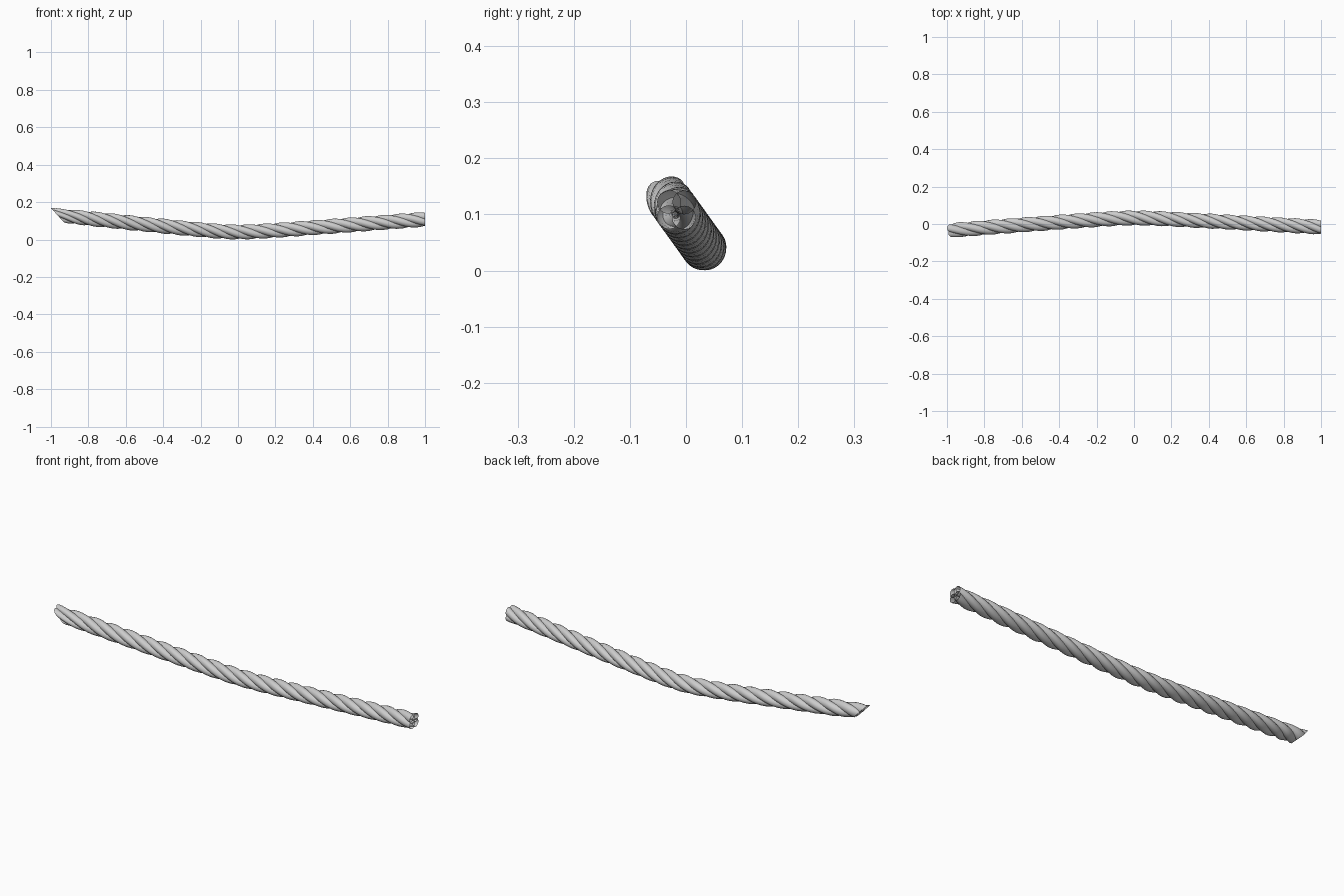
import bpy
from math import sin, cos, pi, sqrt

if "Cube" in bpy.data.objects:
    bpy.data.objects.remove(bpy.data.objects["Cube"])

STRANDS, SIDES, STEPS = 4, 16, 240
STRAND_R, OFFSET = 0.021, 0.0193   # strand radius, distance from rope axis
PITCH = 0.36                       # length of one full twist


def bend(x):
    """Sag of the rope: 0 in the middle, 1 at either end."""
    c = 0.12
    return (sqrt(x * x + c * c) - c) / (sqrt(1 + c * c) - c)


def axis(x):
    """Centre line, lying in one tilted plane."""
    rise = bend(x) * (0.093 if x < 0 else 0.068)
    return 0.032 - 0.72 * rise, 0.0403 + rise


def strand(name, phase):
    verts, faces = [], []
    for i in range(STEPS + 1):
        x = -0.965 + 1.965 * i / STEPS
        cy, cz = axis(x)
        twist = phase + 2 * pi * (x - 1) / PITCH
        slant = max(0.0, 1 - (x + 0.965) / 0.15)   # oblique cut at left end
        for k in range(SIDES):
            a = twist + 2 * pi * k / SIDES
            y = OFFSET * cos(twist) + STRAND_R * cos(a)
            z = OFFSET * sin(twist) + STRAND_R * sin(a)
            verts.append((x - 0.9 * z * slant, cy + y, cz + z))
    for i in range(STEPS):
        for k in range(SIDES):
            n = (k + 1) % SIDES
            p, q = i * SIDES, (i + 1) * SIDES
            faces.append((p + k, p + n, q + n, q + k))
    mesh = bpy.data.meshes.new(name)
    mesh.from_pydata(verts, [], faces)
    mesh.polygons.foreach_set("use_smooth", [True] * len(faces))
    mesh.update()
    # faces point outwards
    mesh.flip_normals()
    obj = bpy.data.objects.new(name, mesh)
    bpy.context.collection.objects.link(obj)


# Four open strands twisted around each other
for s in range(STRANDS):
    strand(f"rope_strand_{s + 1}", pi / 4 + s * pi / 2)
